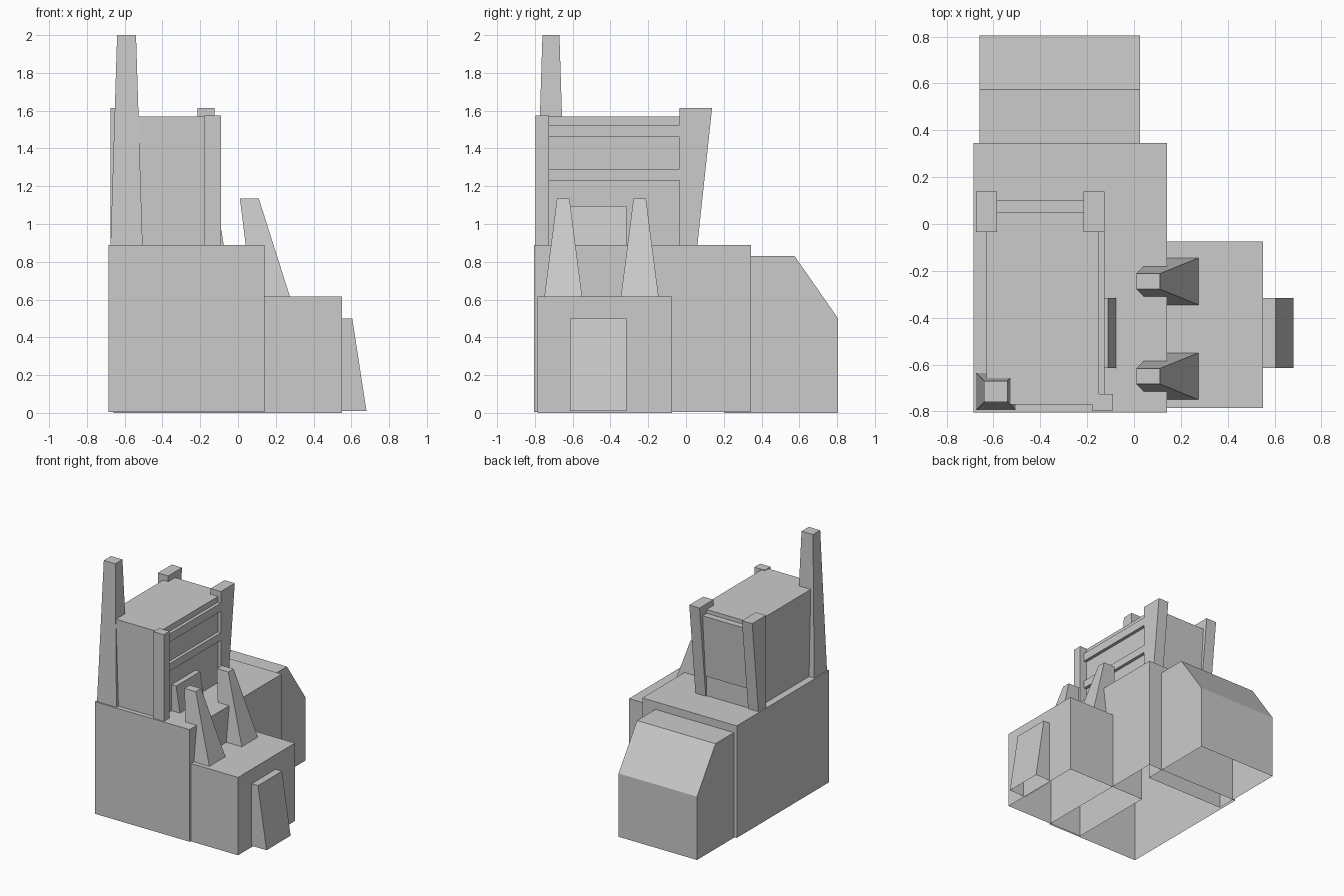
import bpy, bmesh

if "Cube" in bpy.data.objects:
    bpy.data.objects.remove(bpy.data.objects["Cube"])


def loft(name, *rings, open_bottom=False):
    """Stack of rectangles (x0, x1, y0, y1, z) joined from bottom to top."""
    bm = bmesh.new()
    loops = [[bm.verts.new(p) for p in
              ((x0, y0, z), (x1, y0, z), (x1, y1, z), (x0, y1, z))]
             for x0, x1, y0, y1, z in rings]
    for a, b in zip(loops, loops[1:]):
        for i in range(4):
            j = (i + 1) % 4
            bm.faces.new((a[i], a[j], b[j], b[i]))
    bm.faces.new(loops[-1])
    if not open_bottom:
        bm.faces.new(loops[0][::-1])
    mesh = bpy.data.meshes.new(name)
    bm.to_mesh(mesh)
    bm.free()
    obj = bpy.data.objects.new(name, mesh)
    bpy.context.collection.objects.link(obj)
    return obj


def box(name, x0, x1, y0, y1, z0, z1, open_bottom=False):
    return loft(name, (x0, x1, y0, y1, z0), (x0, x1, y0, y1, z1),
                open_bottom=open_bottom)


# Lower blocks: hollow underneath, annexes run into the main block
box("main_block", -0.685, 0.14, -0.805, 0.345, 0.005, 0.89, True)
box("side_annex", -0.14, 0.55, -0.785, -0.075, 0, 0.615, True)
loft("rear_annex", (-0.66, 0.025, 0.20, 0.805, 0), (-0.66, 0.025, 0.20, 0.805, 0.50),
     (-0.66, 0.025, 0.20, 0.575, 0.83), open_bottom=True)

# Sloped panels on the annex and the tower
loft("annex_panel", (0.53, 0.68, -0.615, -0.315, 0.01),
     (0.53, 0.605, -0.615, -0.315, 0.50), open_bottom=True)
loft("tower_panel", (-0.17, -0.075, -0.615, -0.315, 0.885),
     (-0.17, -0.11, -0.615, -0.315, 1.095))

# Tapered buttresses against the main block
for i, y in enumerate((-0.245, -0.65)):
    loft(f"buttress_{i}", (0.075, 0.275, y - 0.1, y + 0.1, 0.615),
         (0.01, 0.11, y - 0.033, y + 0.033, 1.135))

# Upper tower and its sloped rear panel
box("tower", -0.63, -0.15, -0.77, 0.05, 0.885, 1.57)
loft("tower_rear_panel", (-0.59, -0.21, -0.03, 0.065, 1.05),
     (-0.59, -0.21, -0.03, 0.10, 1.54))

# Horizontal rails on the right face of the tower
for i, (z0, z1) in enumerate(((1.23, 1.29), (1.46, 1.525))):
    box(f"side_rail_{i}", -0.16, -0.125, -0.73, -0.03, z0, z1)

# Corner posts
box("front_post", -0.18, -0.09, -0.797, -0.725, 0.885, 1.575)
for i, x in enumerate((-0.675, -0.215)):
    loft(f"rear_post_{i}", (x, x + 0.09, -0.035, 0.06, 0.885),
         (x, x + 0.09, -0.035, 0.138, 1.615))

# Tall tapered spire at the front left corner
loft("spire", (-0.675, -0.505, -0.795, -0.635, 0.885),
     (-0.64, -0.54, -0.76, -0.67, 2.0))
